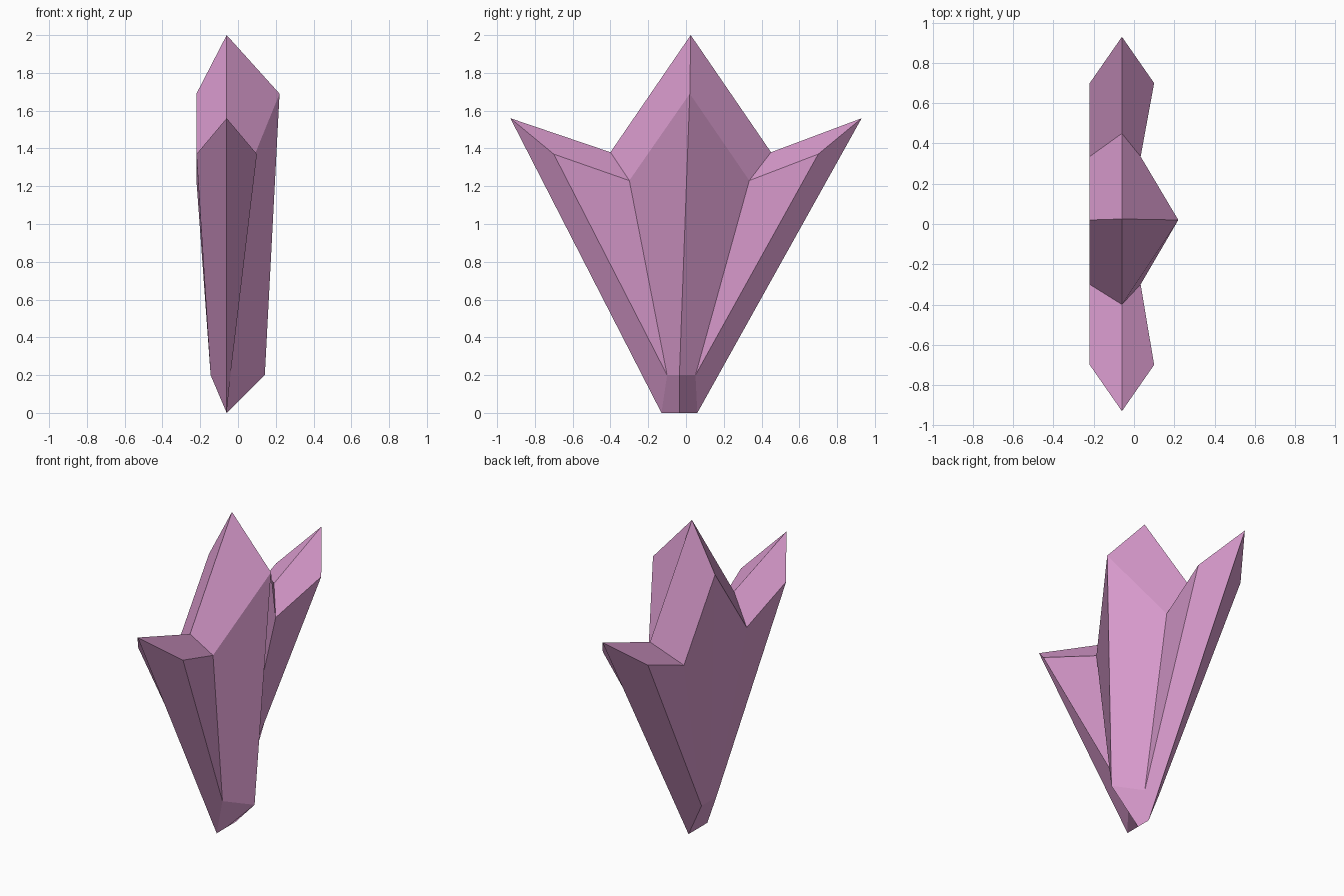
import bpy
import bmesh

if "Cube" in bpy.data.objects:
    bpy.data.objects.remove(bpy.data.objects["Cube"])

SPINE_X = -0.06   # plane that holds the tips, the notches and the foot

# Profiles as (y, z), running from -y to +y
CREST = [(-0.93, 1.56), (-0.40, 1.38), (0.025, 2.0), (0.45, 1.38), (0.93, 1.56)]
SHOULDER = [(-0.70, 1.37), (-0.30, 1.23), (0.02, 1.69), (0.335, 1.23), (0.70, 1.37)]
COLLAR = [(-0.10, 0.20), (-0.035, 0.20), (0.05, 0.20)]
FOOT = [(-0.13, 0.0), (-0.035, 0.0), (0.06, 0.0)]

# Depth of the shoulder and collar: ridged on one side, flatter on the other
SIDES = [
    ([0.10, 0.033, 0.22, 0.033, 0.10], [-0.04, 0.142, -0.04]),
    ([-0.22] * 5, [-0.145] * 3),
]

bm = bmesh.new()


def row(profile, depths):
    return [bm.verts.new((x, y, z)) for x, (y, z) in zip(depths, profile)]


crest = row(CREST, [SPINE_X] * 5)
foot = row(FOOT, [SPINE_X] * 3)

for shoulder_x, collar_x in SIDES:
    s = row(SHOULDER, shoulder_x)
    c = row(COLLAR, collar_x)
    # pointed tops
    for i in range(4):
        bm.faces.new((crest[i], s[i], s[i + 1], crest[i + 1]))
    # long shaft facets and the foot
    for i in range(2):
        bm.faces.new((s[i + 1], c[i], c[i + 1], s[i + 2]))
        bm.faces.new((c[i], foot[i], foot[i + 1], c[i + 1]))
    # inner and outer facets of the two side shards
    for e, n, k in ((0, 1, 0), (4, 3, 2)):
        bm.faces.new((s[e], c[k], s[n]))
        bm.faces.new((crest[e], foot[k], c[k], s[e]))

bmesh.ops.recalc_face_normals(bm, faces=bm.faces)
mesh = bpy.data.meshes.new("crystal_cluster")
bm.to_mesh(mesh)
bm.free()

crystal = bpy.data.objects.new("crystal_cluster", mesh)
bpy.context.collection.objects.link(crystal)

pink = bpy.data.materials.new("pink_crystal")
pink.diffuse_color = (0.68, 0.32, 0.60, 1.0)
pink.use_nodes = True
pink.node_tree.nodes["Principled BSDF"].inputs["Base Color"].default_value = pink.diffuse_color
mesh.materials.append(pink)
